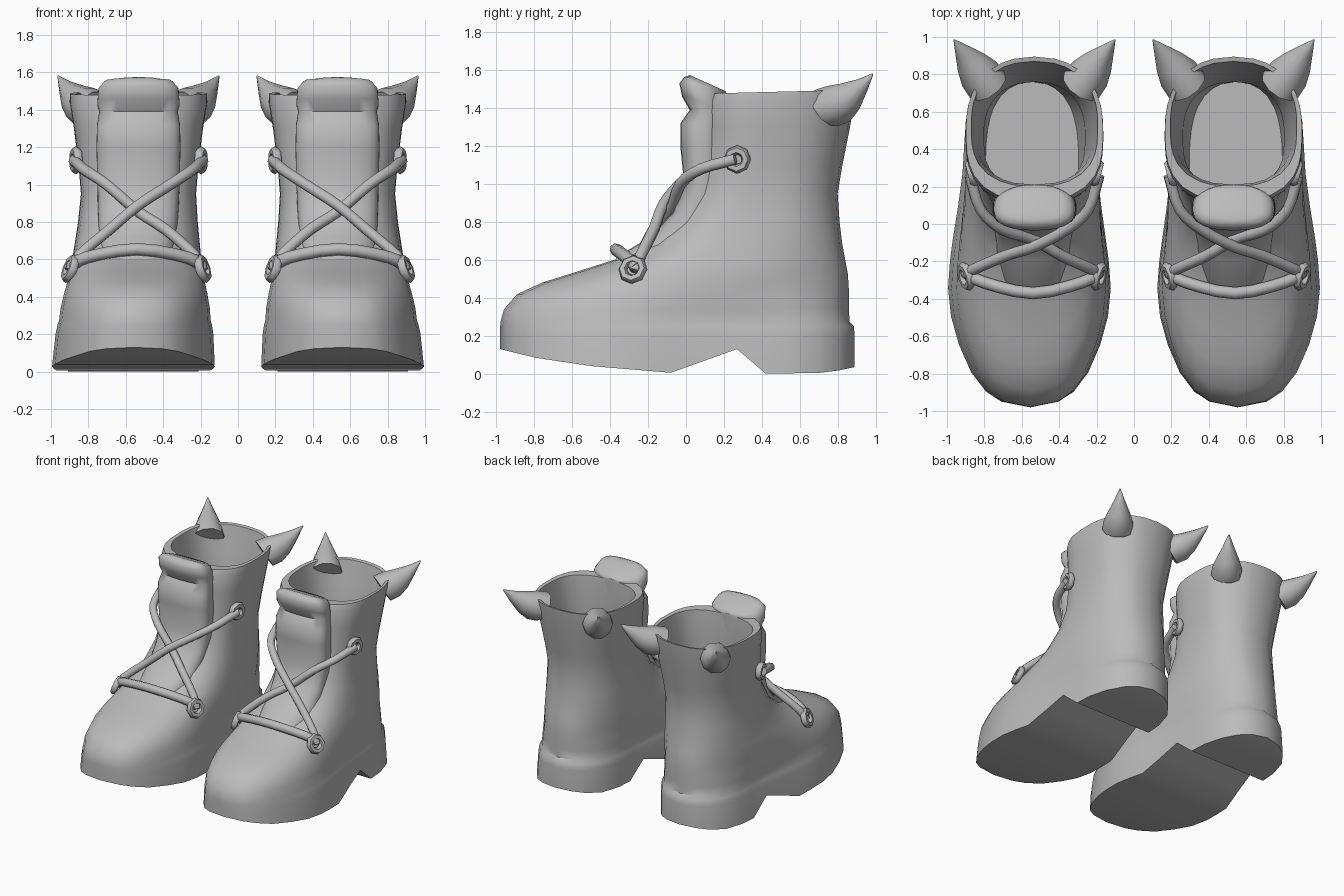
import bpy, bmesh, math
from mathutils import Vector

if "Cube" in bpy.data.objects:
    bpy.data.objects.remove(bpy.data.objects["Cube"])

grey = bpy.data.materials.new("grey_leather")
grey.diffuse_color = (0.5, 0.5, 0.5, 1)
grey.use_nodes = True
grey.node_tree.nodes["Principled BSDF"].inputs["Base Color"].default_value = grey.diffuse_color


def interp(table, v):
    for (a, fa), (b, fb) in zip(table, table[1:]):
        if v <= b:
            return fa + (fb - fa) * max(0, (v - a) / (b - a))
    return table[-1][1]


def finish(name, bm, side, angle=40):
    """Place a part on one foot (side -1 or 1), leaning slightly inward with height."""
    for v in bm.verts:
        v.co.x = -side * (v.co.x - 0.56 + 0.028 * min(1, max(0, v.co.z) / 0.9))
    bmesh.ops.recalc_face_normals(bm, faces=bm.faces)
    me = bpy.data.meshes.new(name)
    bm.to_mesh(me)
    bm.free()
    ob = bpy.data.objects.new(name, me)
    bpy.context.collection.objects.link(ob)
    me.materials.append(grey)
    bpy.ops.object.select_all(action='DESELECT')
    ob.select_set(True)
    bpy.context.view_layer.objects.active = ob
    bpy.ops.object.shade_smooth_by_angle(angle=math.radians(angle))


# Stations along the foot, front to back
T = [0, .016, .045, .1, .18, .26, .34, .42, .481, .575, .668, .749, .82, .9, .955, .985, 1]
EGG = [(0, 0), (.016, .35), (.045, .54), (.1, .72), (.18, .87), (.26, .965), (.34, 1), (.42, .975),
       (.481, .94), (.575, .88), (.668, .83), (.749, .8), (.82, .78), (.9, .68), (.955, .5), (.985, .3), (1, 0)]
SOLE = [(-.98, .13), (-.8, .085), (-.5, .04), (-.08, .005), (.27, .13), (.42, 0), (.75, .005), (.89, .035)]


def oval(t):
    u = abs(2 * t - 1)
    return max(0, 1 - u ** (3.2 if t < .5 else 2.4)) ** .45


def loft(rings):
    """Skin a list of closed rings; both ends are closed by strips across the width."""
    bm = bmesh.new()
    vs = [[bm.verts.new(p) for p in r] for r in rings]
    n = len(vs[0])
    for a, b in zip(vs, vs[1:]):
        for i in range(n):
            j = (i + 1) % n
            bm.faces.new((a[i], a[j], b[j], b[i]))
    for r in (vs[0], vs[-1]):
        for i in range(n // 2):
            q = [r[i], r[i + 1], r[(n - i - 1) % n], r[(n - i) % n]]
            bm.faces.new(list(dict.fromkeys(q)))
    return bm


def ring(yf, yb, hw, zfun, width):
    right = [(hw * width(t), yf + (yb - yf) * t) for t in T]
    pts = right + [(-x, y) for x, y in right[-2:0:-1]]
    return [(x, y, zfun(y)) for x, y in pts]


# Height, front y, back y, half width: sole, heel, shaft, rim, then the lining
BODY = [(0, -.98, .89, .435), (.2, -.98, .89, .422), (.25, -.98, .885, .413), (.275, -.978, .862, .405),
        (.34, -.96, .86, .40), (.42, -.89, .86, .385), (.48, -.76, .857, .37), (.53, -.60, .853, .36),
        (.60, -.38, .84, .345), (.68, -.2, .825, .335), (.80, -.06, .81, .32), (.95, .03, .80, .308),
        (1.1, .07, .825, .32), (1.3, .09, .865, .345), (1.43, .1, .89, .368), (1.475, .12, .895, .366),
        (1.47, .2, .87, .338), (1.3, .21, .83, .31), (.95, .19, .76, .27), (.7, .15, .77, .27), (.5, .0, .76, .25)]
# Height, front y, half width
TONGUE = [(.5, -.44, .17), (.62, -.36, .2), (.72, -.19, .21), (.85, -.07, .215), (1.0, -.01, .22),
          (1.2, -.03, .225), (1.32, -.03, .222), (1.39, .02, .21), (1.46, -.02, .22), (1.53, -.035, .215),
          (1.565, -.01, .19), (1.575, .02, .15)]


def tube(path, radius, sides=8):
    """Round cord through a smoothed path."""
    pts = [Vector(p) for p in path]
    ext = [2 * pts[0] - pts[1]] + pts + [2 * pts[-1] - pts[-2]]
    fine = []
    for a, b, c, d in zip(ext, ext[1:], ext[2:], ext[3:]):
        for k in range(3):
            s = k / 3
            fine.append(.5 * (2 * b + (c - a) * s + (2 * a - 5 * b + 4 * c - d) * s * s
                              + (3 * b - a - 3 * c + d) * s ** 3))
    fine.append(pts[-1])
    rings = []
    for i, p in enumerate(fine):
        d = fine[min(i + 1, len(fine) - 1)] - fine[max(i - 1, 0)]
        u = d.cross(Vector((0, -.8, .6))).normalized()
        w = d.cross(u).normalized()
        rings.append([p + radius * (u * math.cos(k * math.tau / sides) + w * math.sin(k * math.tau / sides))
                      for k in range(sides)])
    return loft(rings)


def eyelet(center, axis, major=.046, minor=.021):
    bm = bmesh.new()
    q = Vector(axis).to_track_quat('Z', 'Y')
    g = [[bm.verts.new(Vector(center) + q @ Vector((
        (major + minor * math.cos(b * math.tau / 6)) * math.cos(a * math.tau / 8),
        (major + minor * math.cos(b * math.tau / 6)) * math.sin(a * math.tau / 8),
        minor * math.sin(b * math.tau / 6)))) for b in range(6)] for a in range(8)]
    for a in range(8):
        for b in range(6):
            c, d = (a + 1) % 8, (b + 1) % 6
            bm.faces.new((g[a][b], g[c][b], g[c][d], g[a][d]))
    return bm


def ear(s):
    """Curved-sided horn on the back corner of the collar."""
    base, tip = Vector((s * .25, .74, 1.40)), Vector((s * .43, .985, 1.58))
    q = (tip - base).to_track_quat('Z', 'Y')
    rings = []
    for f, r in [(0, .115), (.25, .112), (.5, .085), (.75, .045), (1, .004)]:
        c = base.lerp(tip, f) - Vector((0, 0, .03 * math.sin(f * math.pi)))
        rings.append([c + q @ Vector((r * math.cos(k * math.tau / 10), r * math.sin(k * math.tau / 10), 0))
                      for k in range(10)])
    return loft(rings)


for side, foot in ((1, "left"), (-1, "right")):
    # Boot shell with arched sole and hollow shaft
    rings = []
    for i, (z, yf, yb, hw) in enumerate(BODY):
        m = min(1, max(0, (z - .28) / .25))
        width = lambda t, m=m: interp(EGG, t) * (1 - m) + oval(t) * m
        zf = (lambda y: interp(SOLE, y)) if i == 0 else (lambda y, z=z: z + (.025 * y if z > 1.4 else 0))
        rings.append(ring(yf, yb, hw, zf, width))
    finish(foot + "_boot_shell", loft(rings), side)

    # Padded tongue sloping back at the top
    rings = [ring(yf, .21, hw, lambda y, z=z: z - (.45 * max(0, y - .02) if z > 1.42 else 0), oval)
             for z, yf, hw in TONGUE]
    finish(foot + "_tongue", loft(rings), side, 60)

    # Lower straight lace, two crossing laces, four eyelets, two horns
    finish(foot + "_lower_lace", tube([(-.35, -.26, .56), (-.27, -.31, .61), (0, -.37, .655),
                                       (.27, -.31, .61), (.35, -.26, .56)], .033), side, 60)
    for s in (-1, 1):
        lift = .02 if s > 0 else -.015
        path = [(-.355, -.27, .54), (-.31, -.24, .62), (-.15, -.17, .76), (0, -.10 - lift, .87 + lift),
                (.17, -.03, 1.0), (.29, .08, 1.08), (.345, .26, 1.13)]
        finish(foot + "_cross_lace", tube([(s * x, y, z) for x, y, z in path], .03), side, 60)
        finish(foot + "_lower_eyelet", eyelet((s * .355, -.28, .55), (s, -.3, .35), .055, .025), side, 60)
        finish(foot + "_upper_eyelet", eyelet((s * .335, .27, 1.13), (s, -.25, 0), .05, .025), side, 60)
        finish(foot + "_horn", ear(s), side, 60)
